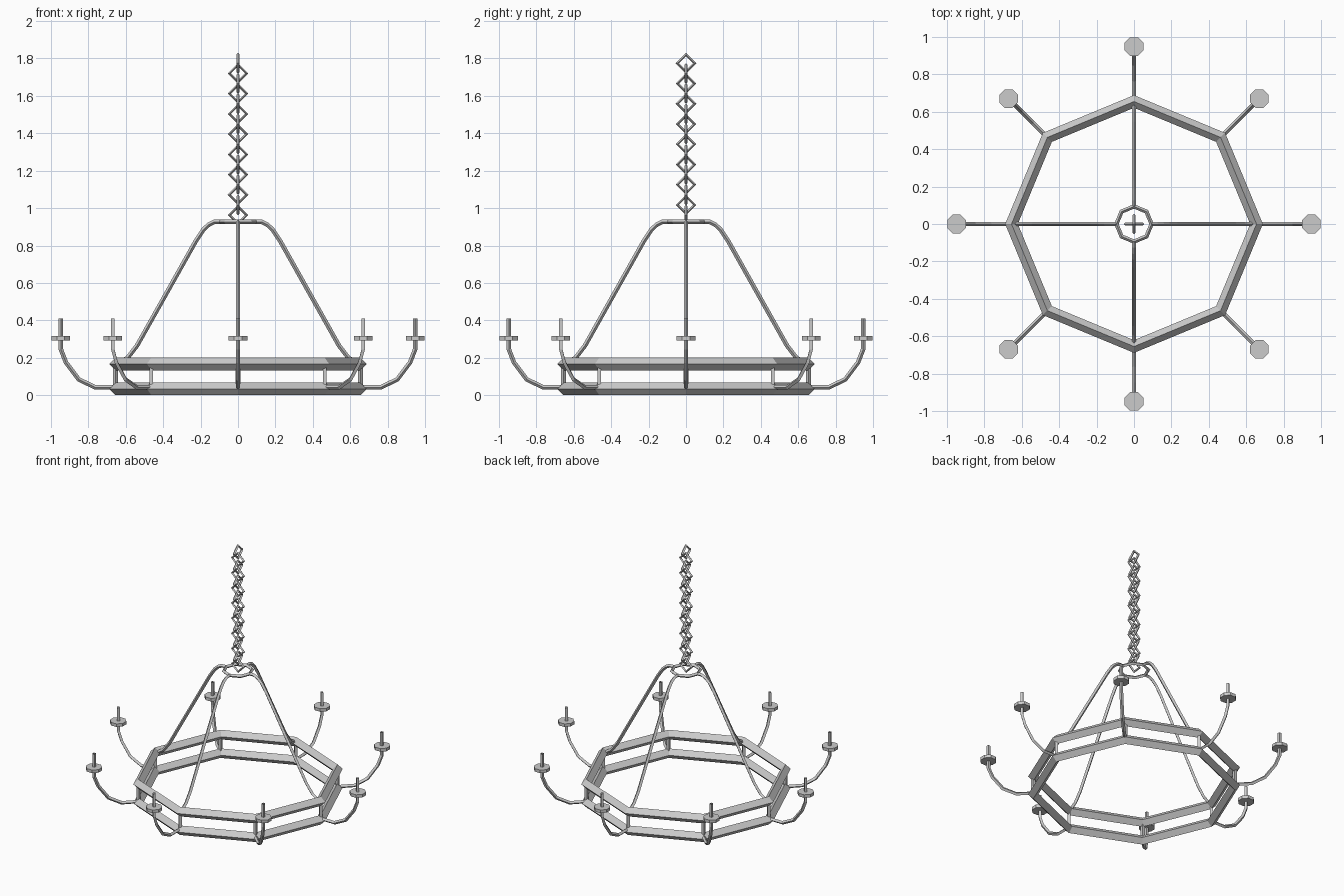
import bpy, bmesh
from math import cos, sin, pi
from mathutils import Vector

if "Cube" in bpy.data.objects:
    bpy.data.objects.remove(bpy.data.objects["Cube"])


def torus(name, major, minor, segs, loc, rot=(0, 0, 0)):
    bpy.ops.mesh.primitive_torus_add(major_radius=major, minor_radius=minor,
                                     major_segments=segs, minor_segments=4,
                                     location=loc, rotation=rot)
    bpy.context.object.name = name


def tube(name, path, r, angle):
    """Open four-sided tube along a (radius, z) path, turned about z."""
    pts = [Vector((p[0], 0, p[1])) for p in path]
    side = Vector((0, 1, 0))
    bm = bmesh.new()
    rings = []
    for i, p in enumerate(pts):
        a = (p - pts[i - 1]).normalized() if i else None
        b = (pts[i + 1] - p).normalized() if i < len(pts) - 1 else None
        t = ((a or b) + (b or a)).normalized()
        n = t.cross(side) / t.dot(a or b)
        rings.append([bm.verts.new(p + d * r) for d in (n, side, -n, -side)])
    for q, s in zip(rings, rings[1:]):
        for k in range(4):
            j = (k + 1) % 4
            bm.faces.new((q[k], q[j], s[j], s[k]))
    bmesh.ops.recalc_face_normals(bm, faces=bm.faces)
    me = bpy.data.meshes.new(name)
    bm.to_mesh(me)
    bm.free()
    ob = bpy.data.objects.new(name, me)
    ob.rotation_euler.z = angle
    bpy.context.collection.objects.link(ob)


# octagonal frame rings and the small top ring
torus("lower_ring", 0.655, 0.034, 8, (0, 0, 0.034))
torus("upper_ring", 0.655, 0.034, 8, (0, 0, 0.167))
torus("top_ring", 0.094, 0.012, 8, (0, 0, 0.927))

# posts, candle arms with spikes, drip plates
arm = [(0.65, 0.042), (0.765, 0.042), (0.852, 0.085), (0.92, 0.175),
       (0.947, 0.245), (0.947, 0.41)]
for i in range(8):
    a = i * pi / 4
    tube(f"post_{i}", [(0.655, 0.04), (0.655, 0.165)], 0.014, a)
    tube(f"candle_arm_{i}", arm, 0.012, a)
    bpy.ops.mesh.primitive_cylinder_add(
        vertices=8, radius=0.054, depth=0.022,
        location=(0.948 * cos(a), 0.948 * sin(a), 0.304), rotation=(0, 0, pi / 8))
    bpy.context.object.name = f"drip_plate_{i}"

# four hanging rods
rod = [(0.095, 0.927), (0.125, 0.927), (0.155, 0.913), (0.185, 0.885),
       (0.225, 0.825), (0.54, 0.265), (0.59, 0.2), (0.64, 0.168)]
for i in range(4):
    tube(f"hanging_rod_{i}", rod, 0.012, i * pi / 2)

# chain of alternating diamond links
for i in range(16):
    torus(f"chain_link_{i}", 0.046, 0.009, 4, (0, 0, 0.963 + 0.0541 * i),
          (pi / 2, 0, (i % 2) * pi / 2))
